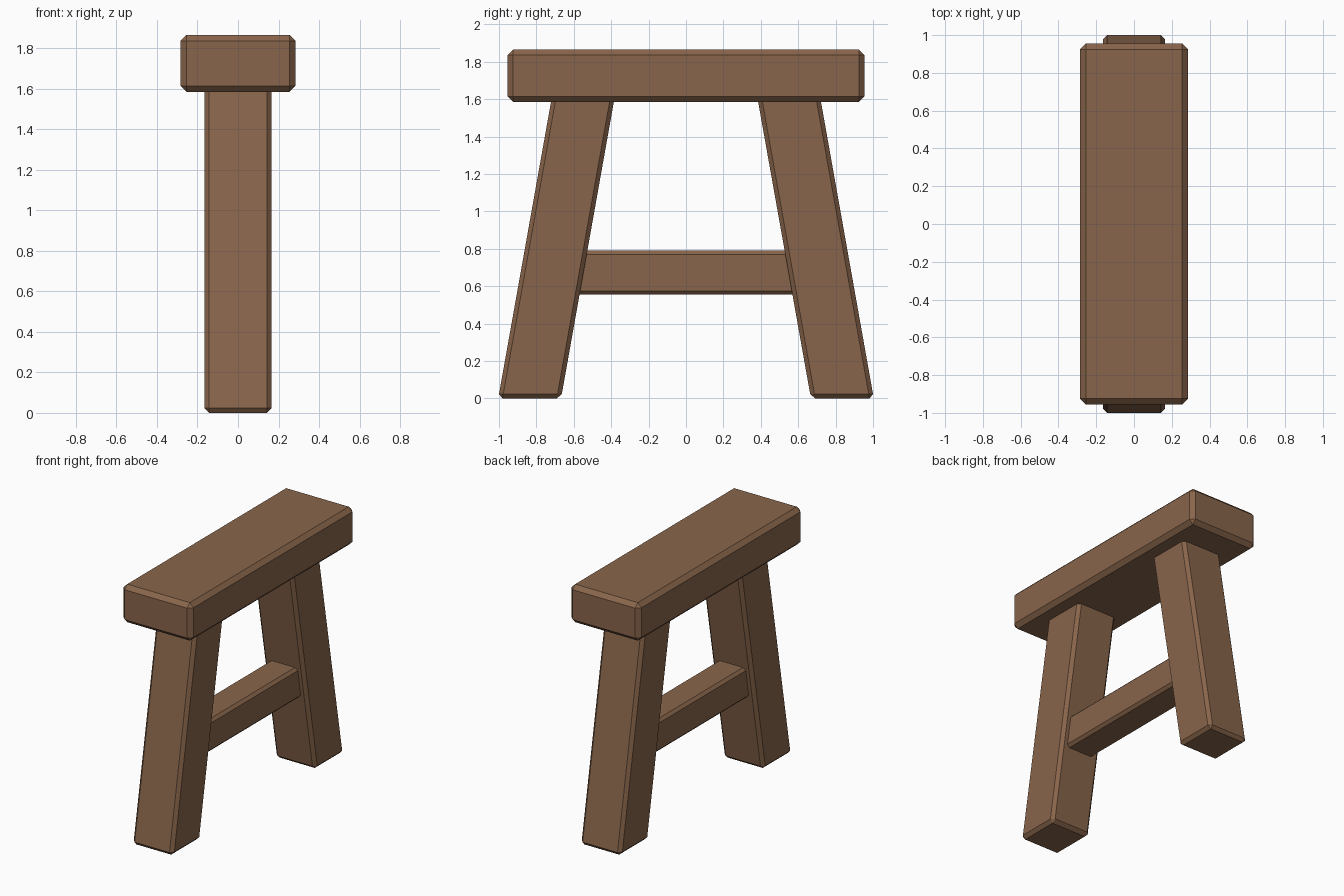
import bpy
import bmesh
from mathutils import Matrix, Vector

cube = bpy.data.objects.get("Cube")
if cube:
    bpy.data.objects.remove(cube, do_unlink=True)

# Single wood colour
wood = bpy.data.materials.new("brown_wood")
wood.use_nodes = True
wood.diffuse_color = (0.25, 0.13, 0.07, 1)
bsdf = wood.node_tree.nodes["Principled BSDF"]
bsdf.inputs["Base Color"].default_value = wood.diffuse_color
bsdf.inputs["Roughness"].default_value = 0.8


def beam(name, low, high, chamfer, lean=0.0):
    """Chamfered timber between two corners, leaning along y as z rises."""
    low, high = Vector(low), Vector(high)
    bm = bmesh.new()
    bmesh.ops.create_cube(bm, size=1)
    bmesh.ops.scale(bm, vec=high - low, verts=bm.verts)
    bmesh.ops.translate(bm, vec=(low + high) / 2, verts=bm.verts)
    bmesh.ops.bevel(bm, geom=bm.edges[:], offset=chamfer, segments=1,
                    affect='EDGES')
    shear = Matrix.Identity(4)
    shear[1][2] = lean
    bm.transform(shear)
    bmesh.ops.recalc_face_normals(bm, faces=bm.faces)
    mesh = bpy.data.meshes.new(name)
    bm.to_mesh(mesh)
    bm.free()
    mesh.materials.append(wood)
    obj = bpy.data.objects.new(name, mesh)
    bpy.context.collection.objects.link(obj)
    return obj


# Seat plank
beam("seat", (-0.285, -0.955, 1.585), (0.285, 0.955, 1.865), 0.03)

# Splayed legs, tops hidden inside the seat
for name, side in (("front_leg", -1), ("back_leg", 1)):
    inner, outer = sorted((side * 0.668, side * 1.004))
    beam(name, (-0.165, inner, 0), (0.165, outer, 1.7), 0.023, -side * 0.178)

# Stretcher between the legs
beam("stretcher", (-0.115, -0.66, 0.555), (0.115, 0.66, 0.79), 0.02)
